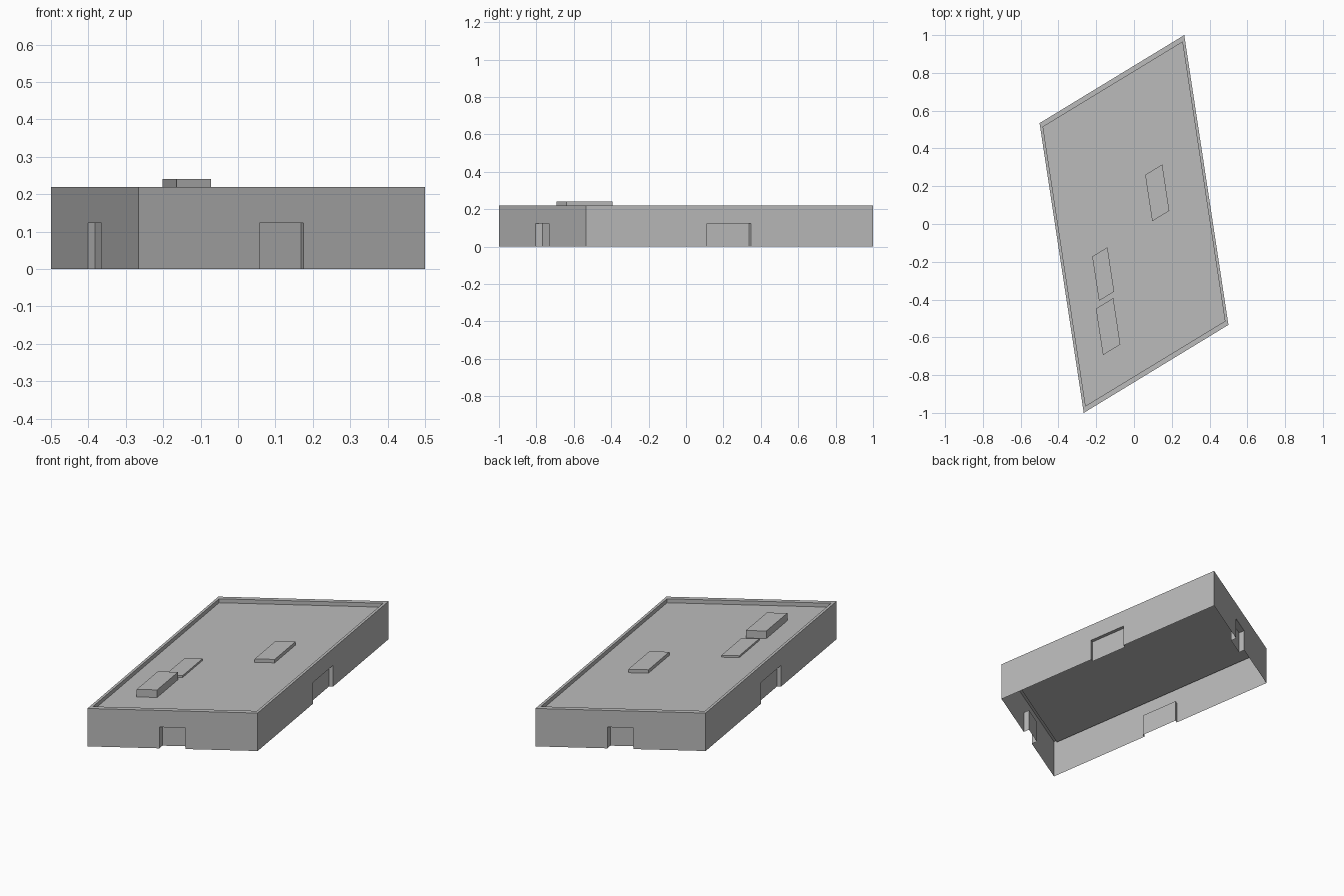
import bpy, bmesh
from mathutils import Vector

cube = bpy.data.objects.get("Cube")
if cube:
    bpy.data.objects.remove(cube, do_unlink=True)

# Skewed floor plan: two edge directions of the parallelogram
SHORT = Vector((0.766, 0.466, 0))
LONG = Vector((-0.234, 1.534, 0))
WALL_H, DECK_H, DOOR_H = 0.22, 0.197, 0.123
DOOR_A, DOOR_B, DOOR_DEPTH = 0.422, 0.575, 0.024
RIM = 0.0185

grey = bpy.data.materials.new("light_grey")
grey.use_nodes = True
color = (0.5, 0.5, 0.5, 1)
grey.diffuse_color = color
grey.node_tree.nodes["Principled BSDF"].inputs["Base Color"].default_value = color


def plan(u, v, z):
    """Point in the skewed plan, u and v run from -0.5 to 0.5."""
    return SHORT * u + LONG * v + Vector((0, 0, z))


def on_side(side, s, depth, z):
    """Point on one of the four sides, s along it, depth inward."""
    u, v = s - 0.5, depth - 0.5
    for _ in range(side):
        u, v = -v, u
    return plan(u, v, z)


def build(name, faces):
    bm = bmesh.new()
    for points in faces:
        bm.faces.new([bm.verts.new(p) for p in points])
    bmesh.ops.remove_doubles(bm, verts=bm.verts, dist=0.0001)
    mesh = bpy.data.meshes.new(name)
    bm.to_mesh(mesh)
    bm.free()
    mesh.materials.append(grey)
    obj = bpy.data.objects.new(name, mesh)
    bpy.context.collection.objects.link(obj)
    return obj


# Outer walls, each with a centred doorway notch
outline = [(0, 0), (DOOR_A, 0), (DOOR_A, DOOR_H), (DOOR_B, DOOR_H),
           (DOOR_B, 0), (1, 0), (1, WALL_H), (0, WALL_H)]
build("outer_walls", [[on_side(i, s, 0, z) for s, z in outline] for i in range(4)])

# Recessed doorways: back panel, two jambs and a lintel
for i, place in enumerate(("front", "left", "back", "right")):
    def p(s, d, z):
        return on_side(i, s, d, z)
    a, b, d, h = DOOR_A, DOOR_B, DOOR_DEPTH, DOOR_H
    build(place + "_doorway", [
        [p(a, d, 0), p(b, d, 0), p(b, d, h), p(a, d, h)],
        [p(a, 0, 0), p(a, d, 0), p(a, d, h), p(a, 0, h)],
        [p(b, d, 0), p(b, 0, 0), p(b, 0, h), p(b, d, h)],
        [p(a, d, h), p(b, d, h), p(b, 0, h), p(a, 0, h)]])

# Parapet rim and its inner faces
rim = []
for i in range(4):
    e = 1 - RIM
    rim.append([on_side(i, 0, 0, WALL_H), on_side(i, 1, 0, WALL_H),
                on_side(i, e, RIM, WALL_H), on_side(i, RIM, RIM, WALL_H)])
    rim.append([on_side(i, RIM, RIM, WALL_H), on_side(i, e, RIM, WALL_H),
                on_side(i, e, RIM, DECK_H), on_side(i, RIM, RIM, DECK_H)])
build("parapet", rim)

# Sunken roof deck
build("roof_deck", [[on_side(i, RIM, RIM, DECK_H) for i in range(4)]])


def roof_unit(name, center, width, length, top):
    c = Vector((*center, 0))
    ring = [(-0.5, -0.5), (0.5, -0.5), (0.5, 0.5), (-0.5, 0.5)]
    low = [c + plan(u * width, v * length, DECK_H) for u, v in ring]
    high = [c + plan(u * width, v * length, top) for u, v in ring]
    sides = [[low[k - 1], low[k], high[k], high[k - 1]] for k in range(4)]
    build(name, sides + [high])


# Low boxes on the roof
roof_unit("tall_roof_unit", (-0.137, -0.543), 0.12, 0.16, 0.241)
roof_unit("flat_roof_unit", (-0.163, -0.265), 0.105, 0.153, 0.208)
roof_unit("middle_roof_unit", (0.123, 0.165), 0.118, 0.16, 0.217)
